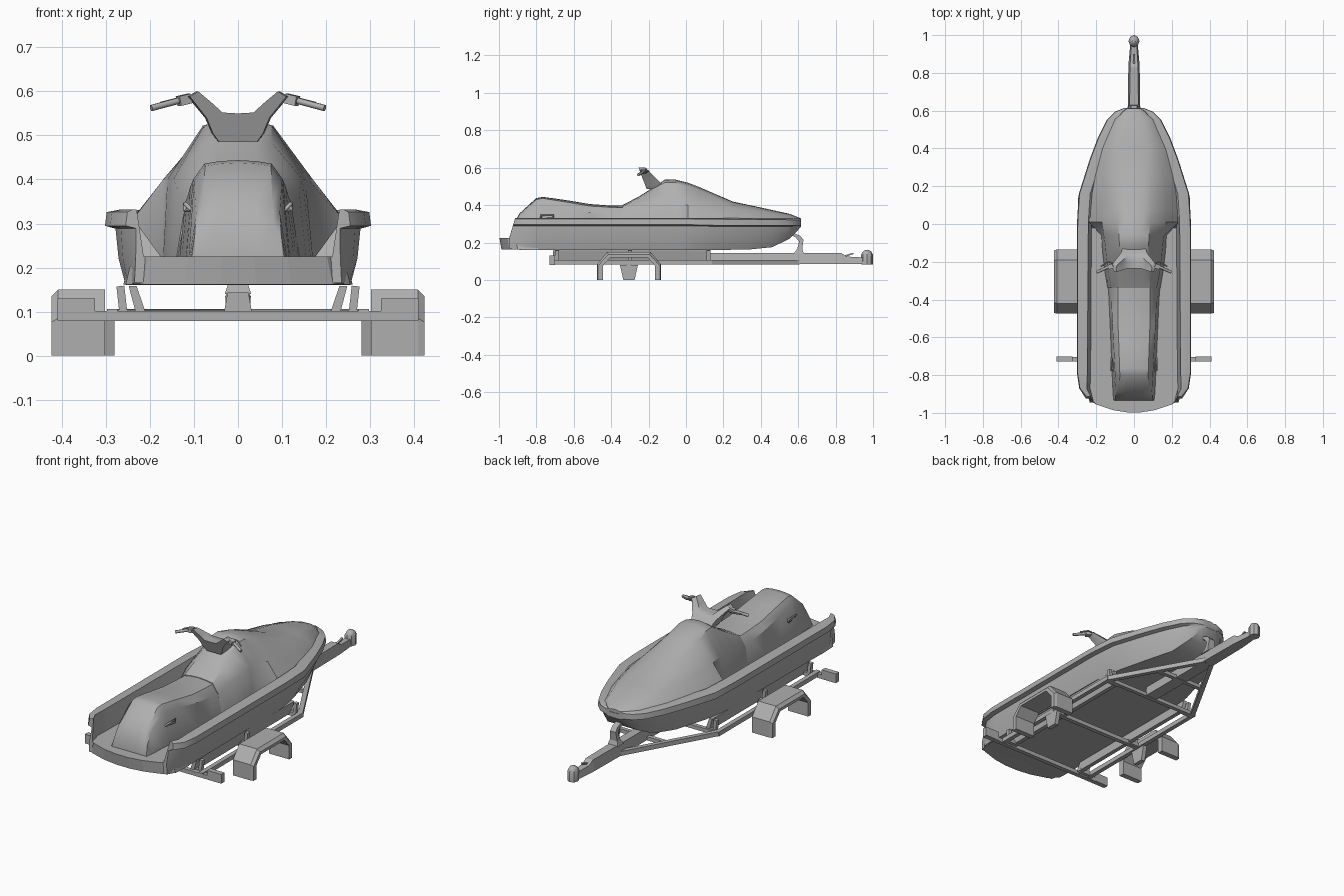
import bpy, bmesh, math
from mathutils import Vector, Matrix

GREY = bpy.data.materials.new("mid_grey")
GREY.diffuse_color = (.43, .43, .43, 1)


def finish(name, bm, smooth=None):
    bmesh.ops.recalc_face_normals(bm, faces=bm.faces)
    me = bpy.data.meshes.new(name)
    bm.to_mesh(me)
    bm.free()
    me.materials.append(GREY)
    ob = bpy.data.objects.new(name, me)
    bpy.context.collection.objects.link(ob)
    if smooth:
        bpy.ops.object.select_all(action='DESELECT')
        ob.select_set(True)
        bpy.context.view_layer.objects.active = ob
        bpy.ops.object.shade_smooth_by_angle(angle=math.radians(smooth))
    return ob


def loft(name, rings, smooth=None):
    """Skin closed rings of 3D points and cap both ends."""
    bm = bmesh.new()
    vs = [[bm.verts.new(p) for p in r] for r in rings]
    n = len(vs[0])
    for a, b in zip(vs, vs[1:]):
        for i in range(n):
            j = (i + 1) % n
            bm.faces.new((a[i], a[j], b[j], b[i]))
    bm.faces.new(vs[0])
    bm.faces.new(vs[-1])
    return finish(name, bm, smooth)


def section(y, half):
    """Half profile (x, z) mirrored to a full ring at y."""
    full = list(half) + [(-x, z) for x, z in reversed(half) if x > 0]
    return [(x, y, z) for x, z in full]


def bar(name, a, b, w, h):
    a, b = Vector(a), Vector(b)
    d = b - a
    bm = bmesh.new()
    bmesh.ops.create_cube(bm, size=1)
    m = Matrix.Translation((a + b) / 2) @ d.to_track_quat('Y', 'Z').to_matrix().to_4x4()
    bm.transform(m @ Matrix.Diagonal((w, d.length, h, 1)))
    return finish(name, bm)


def tube(name, pts, r):
    cu = bpy.data.curves.new(name, 'CURVE')
    cu.dimensions = '3D'
    cu.bevel_depth, cu.bevel_resolution, cu.use_fill_caps = r, 1, True
    sp = cu.splines.new('POLY')
    sp.points.add(len(pts) - 1)
    for p, q in zip(sp.points, pts):
        p.co = (*q, 1)
    cu.materials.append(GREY)
    ob = bpy.data.objects.new(name, cu)
    bpy.context.collection.objects.link(ob)
    return ob


# Hull with rub rail and sunken footwells: y, rail width, bottom width, bottom z, floor z, wall thickness
hull = [(-.945, .255, .235, .165, .225, .025), (-.87, .29, .25, .16, .225, .04),
        (-.79, .302, .255, .16, .225, .055), (-.02, .302, .25, .16, .225, .06),
        (.04, .30, .245, .16, .315, .06), (.16, .292, .225, .16, .315, .06), (.34, .235, .175, .163, .315, .06),
        (.46, .19, .125, .175, .315, .06), (.55, .145, .085, .218, .315, .05), (.595, .10, .055, .262, .312, .04),
        (.615, .05, .025, .285, .312, .02)]
rings = []
for y, w, wb, zb, zf, t in hull:
    zr = .295 if y < .1 else .292
    zt = .332 - .008 * max(0, y)
    wi = w - t
    ws = w - min(.024, w * .2)
    ring = section(y, [(0, zb), (wb, zb), (wb + .7 * (ws - wb), zb + .45 * (zr - zb)), (ws, zr - .006),
                       (w, zr), (w - .004, zt - .006), (wi + t * .35, zt), (wi, zt), (wi * .93, zf), (0, zf)])
    if y < -.9:  # stern edge rakes forward toward the top
        ring = [(x, py + max(0, z - .225) * .3, z) for x, py, z in ring]
    rings.append(ring)
loft("hull", rings, 30)

# Rear boarding platform, curved in plan
plan = [(.26, -.80), (.255, -.91), (.215, -.955), (.12, -.985), (.04, -.997)]
plan += [(-x, y) for x, y in reversed(plan)]
loft("boarding_platform", [[(x, y + .01, .162) for x, y in plan], [(x * .94, y, .225) for x, y in plan]])


def body(name, rows):
    # y, base x, base z, crease x, crease z, shoulder x, shoulder z, top z
    loft(name, [section(y, [(0, zb), (xb, zb), (xc, zc), (xs, zs), (xs * .55, zt - (zt - zs) * .3), (0, zt)])
                for y, xb, zb, xc, zc, xs, zs, zt in rows], 35)


# Front cowl with steering console
body("hood", [(.612, .04, .31, .035, .322, .02, .328, .33), (.555, .115, .31, .09, .338, .05, .35, .353),
              (.40, .185, .31, .13, .366, .08, .38, .387), (.25, .225, .31, .158, .383, .088, .408, .419),
              (.07, .24, .31, .172, .397, .09, .48, .497), (.01, .238, .31, .17, .40, .085, .50, .52),
              (-.06, .172, .22, .16, .40, .08, .522, .537), (-.11, .17, .22, .153, .40, .077, .522, .538),
              (-.17, .165, .22, .147, .40, .075, .485, .498), (-.25, .155, .22, .138, .38, .08, .437, .447),
              (-.34, .14, .22, .12, .34, .085, .39, .40)])

# Long saddle with raised tail
body("seat", [(-.31, .14, .22, .12, .33, .085, .385, .397), (-.40, .133, .22, .12, .35, .085, .388, .397),
              (-.515, .128, .22, .115, .36, .085, .395, .406), (-.65, .122, .22, .108, .385, .08, .418, .428),
              (-.765, .118, .22, .102, .40, .076, .436, .444), (-.80, .116, .22, .10, .395, .075, .43, .438),
              (-.89, .112, .22, .095, .325, .078, .35, .356), (-.92, .11, .22, .098, .275, .082, .295, .30),
              (-.935, .108, .22, .104, .227, .085, .23, .232)])

# Handlebar yoke leaning back toward the rider
yoke = [(0, .485), (.045, .485), (.06, .505), (.075, .54), (.115, .588), (.095, .6), (.06, .572), (.037, .552), (0, .55)]
yoke = yoke + [(-x, z) for x, z in reversed(yoke) if x > 0]
loft("handlebar_yoke", [[(x * k, -.155 - (z - .485) * .7 + s * (.055 - (z - .485) * .32), z) for x, z in yoke]
                        for s, k in ((-1, .95), (0, 1), (1, .95))], 45)

for s in (-1, 1):
    # Grips, brake levers and seat grab handles
    tube("grip", [(s * .095, -.215, .588), (s * .13, -.225, .58), (s * .197, -.255, .562)], .008)
    bar("grip_clamp", (s * .11, -.22, .584), (s * .135, -.23, .578), .024, .022)
    tube("lever", [(s * .115, -.205, .585), (s * .14, -.20, .582), (s * .175, -.225, .573)], .004)
    tube("grab_handle", [(s * .105, -.775, .33), (s * .12, -.775, .345), (s * .12, -.71, .345),
                         (s * .12, -.71, .33), (s * .105, -.77, .33)], .005)

    # Trailer side rails, bent in to the tongue
    bar("side_rail", (s * .285, -.73, .094), (s * .285, .14, .094), .024, .024)
    bar("draw_rail", (s * .285, .13, .094), (s * .02, .60, .094), .024, .024)
    # Slanted bunk boards under the hull, with outer posts
    bunk = [(.207, .09), (.230, .09), (.248, .158), (.230, .158)]
    loft("bunk", [[(s * x, y, z) for x, z in bunk] for y in (-.71, .13)])
    for y in (-.69, -.30, .12):
        bar("bunk_post", (s * .26, y, .095), (s * .267, y, .158), .02, .018)
        bar("bunk_tie", (s * .21, y, .094), (s * .285, y, .094), .02, .02)
    bar("tail_light", (s * .325, -.715, .105), (s * .41, -.715, .105), .028, .05)

    # Angular wheel arch, outer edge chamfered
    arch = [(-.17, 0), (-.17, .085), (-.115, .15), (.115, .15), (.17, .085), (.17, 0)]
    arch += [(.14, 0), (.14, .075), (.10, .12), (-.10, .12), (-.14, .075), (-.14, 0)]
    yc = -.305
    edge = [(y * (.97 if i < 6 else 1), z * (.9 if 0 < i < 5 else 1)) for i, (y, z) in enumerate(arch)]
    loft("fender", [[(s * .302, yc + y, z) for y, z in arch], [(s * .408, yc + y, z) for y, z in arch],
                    [(s * .423, yc + y, z) for y, z in edge]])
    # Hub bracket
    hub = [(-.03, 0), (.03, 0), (.048, .08), (-.048, .08)]
    loft("hub_bracket", [[(s * x, yc + y, z) for y, z in hub] for x in (.28, .303)])

# Trailer cross members
bar("rear_crossbar", (-.40, -.715, .09), (.40, -.715, .09), .024, .022)
bar("axle", (-.30, -.305, .09), (.30, -.305, .09), .024, .022)
bar("mid_crossbar", (-.285, .13, .092), (.285, .13, .092), .022, .02)
bar("front_crossbar", (-.15, .37, .092), (.15, .37, .092), .022, .02)

# Tongue with coupler and jockey handle
tongue = [(.13, .034, .085, .143), (.56, .034, .085, .143), (.83, .03, .085, .143), (.86, .028, .085, .125),
          (.95, .02, .085, .12)]
loft("tongue", [section(y, [(w, a), (w * .7, b)]) for y, w, a, b in tongue])
coupler = [(.082, .028), (.135, .029), (.152, .02), (.16, .008)]
loft("coupler", [[(r * math.cos(k * math.pi / 4), .968 + 1.1 * r * math.sin(k * math.pi / 4), z)
                  for k in range(8)] for z, r in coupler], 30)
bar("coupler_lever", (0, .82, .118), (0, .895, .142), .01, .008)

# Winch post with bow stop
post = [(.575, .14, .03), (.595, .165, .022), (.605, .205, .016), (.585, .228, .016), (.54, .25, .016)]
back = [(.63, .14), (.622, .165), (.628, .215), (.61, .236), (.55, .262)]
loft("winch_post", [[(-w, y, z), (w, y, z), (w, q, r), (-w, q, r)] for (y, z, w), (q, r) in zip(post, back)])
bar("bow_stop", (-.03, .545, .25), (.03, .545, .25), .025, .025)
